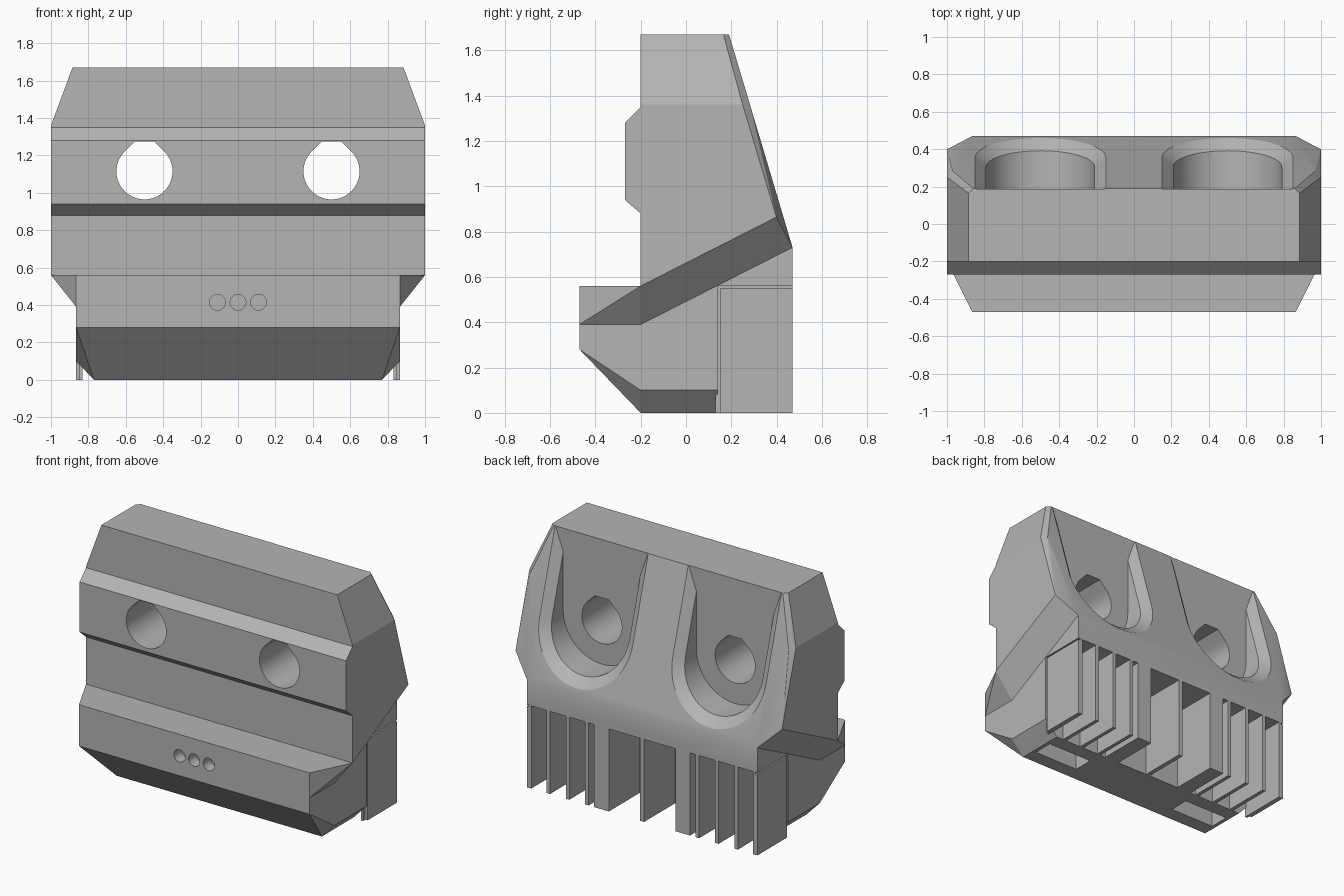
import bpy, bmesh, math
from mathutils import Vector

if "Cube" in bpy.data.objects:
    bpy.data.objects.remove(bpy.data.objects["Cube"])

grey = bpy.data.materials.new("plain_grey")
grey.use_nodes = True
grey.diffuse_color = (0.46, 0.46, 0.46, 1)
grey.node_tree.nodes["Principled BSDF"].inputs["Base Color"].default_value = (0.46, 0.46, 0.46, 1)

INSIDE = Vector((0, 0, 0.6))


def finish(bm, name):
    bmesh.ops.recalc_face_normals(bm, faces=bm.faces)
    mesh = bpy.data.meshes.new(name)
    bm.to_mesh(mesh)
    bm.free()
    mesh.materials.append(grey)
    ob = bpy.data.objects.new(name, mesh)
    bpy.context.collection.objects.link(ob)
    return ob


def loft(bm, rings):
    """Closed solid through rings of equal point count."""
    rings = [[bm.verts.new(p) for p in ring] for ring in rings]
    n = len(rings[0])
    for a, b in zip(rings, rings[1:]):
        for i in range(n):
            j = (i + 1) % n
            bm.faces.new((a[i], a[j], b[j], b[i]))
    bm.faces.new(rings[0])
    bm.faces.new(rings[-1])
    bmesh.ops.recalc_face_normals(bm, faces=bm.faces)


def cut(bm, point, normal):
    """Remove everything in front of a plane and close the cut."""
    geom = bm.verts[:] + bm.edges[:] + bm.faces[:]
    bmesh.ops.bisect_plane(bm, geom=geom, dist=1e-5, plane_co=point,
                           plane_no=normal, clear_outer=True)
    edges = [e for e in bm.edges if e.is_boundary]
    if edges:
        bmesh.ops.holes_fill(bm, edges=edges, sides=0)


def side_profile(name, profile, half, planes):
    """Extrude a (y, z) profile across x and trim both ends with planes."""
    bm = bmesh.new()
    loft(bm, [[(x, y, z) for y, z in profile] for x in (-half, half)])
    for pts in planes:
        for s in (1, -1):
            a, b, c = [Vector((s * x, y, z)) for x, y, z in pts]
            n = (b - a).cross(c - a).normalized()
            if n.dot(INSIDE - a) > 0:
                n = -n
            cut(bm, a, n)
    return finish(bm, name)


def box(name, x0, x1, y0, y1, z0, z1):
    bm = bmesh.new()
    loft(bm, [[(x0, y0, z), (x1, y0, z), (x1, y1, z), (x0, y1, z)] for z in (z0, z1)])
    return finish(bm, name)


def cylinder(name, x, y, z, r, depth, vertical):
    bm = bmesh.new()
    rings = []
    for d in (-depth / 2, depth / 2):
        ring = []
        for i in range(64):
            t = math.tau * i / 64
            u, v = r * math.cos(t), r * math.sin(t)
            ring.append((x + u, y + v, z + d) if vertical else (x + u, y + d, z + v))
        rings.append(ring)
    loft(bm, rings)
    return finish(bm, name)


def combine(target, tool, operation):
    mod = target.modifiers.new("combine", 'BOOLEAN')
    mod.operation, mod.solver, mod.object = operation, 'EXACT', tool
    bpy.context.view_layer.objects.active = target
    bpy.ops.object.modifier_apply(modifier=mod.name)
    bpy.data.objects.remove(tool)


# Planes shared by several parts
flare = [(0.865, -0.47, 0.39), (0.865, -0.2, 0.39), (1, -0.2, 0.56)]
slant = [(0.865, -0.2, 0.39), (0.865, 0.47, 0.73), (1, -0.2, 0.56)]

# Upper body with front rail and sloping back
body = side_profile("body", [
    (-0.2, 0.39), (-0.2, 0.88), (-0.27, 0.94), (-0.27, 1.28), (-0.2, 1.35),
    (-0.2, 1.67), (0.19, 1.67), (0.47, 0.73), (0.47, 0.56), (0.14, 0.56), (0.14, 0.39)], 1, [
    slant,
    [(0.885, 0, 1.67), (0.885, 1, 1.67), (1, 0, 1.36)],
    [(1, 0.40, 0.86), (1, 0.25, 1.36), (0.97, 0.282, 1.36)],
    [(0.885, 0.165, 1.67), (1, 0.25, 1.36), (0.86, 0.19, 1.67)],
    [(1, 0.40, 0.86), (0.865, 0.47, 0.73), (0.97, 0.282, 1.36)]])

# Lower front ledge
ledge = side_profile("front_ledge", [(-0.47, 0.39), (-0.47, 0.56), (-0.2, 0.56), (-0.2, 0.39)], 1,
                     [flare, [(0.865, -0.47, 0), (0.865, -0.47, 1), (1, -0.2, 0)]])

# Narrow lower core
core = side_profile("lower_core", [
    (-0.2, 0), (-0.47, 0.28), (-0.47, 0.56), (-0.2, 0.56), (0.3, 0.79),
    (0.47, 0.73), (0.47, 0.56), (0.14, 0.56), (0.14, 0)], 0.865, [
    [(0.77, 0, 0), (0.77, 1, 0), (0.865, 0, 0.1)],
    [(0.865, -0.47, 0.28), (0.77, -0.2, 0), (0.865, -0.2, 0.1)]])
combine(body, core, 'UNION')
combine(body, ledge, 'UNION')

# Blocks on both sides of the vertical bore, then the bore
for s in (1, -1):
    lo, hi = sorted((s * 0.25, s * 0.36))
    combine(body, box("bore_block", lo, hi, 0.1, 0.47, 0, 0.6), 'UNION')
combine(body, cylinder("bore", 0, 0.4, 0.23, 0.25, 0.66, True), 'DIFFERENCE')


# Back pockets, open at the top, with a bevelled rim following the slope
def u_outline(cx, r, y_at):
    pts = [(cx + r * math.cos(t), 1.115 + r * math.sin(t))
           for t in [-math.pi * i / 32 for i in range(33)]]
    pts += [(cx - r, 2), (cx + r, 2)]
    return [(x, y_at(z), z) for x, z in pts]


def slope(offset):
    return lambda z: 0.19 + (1.67 - z) * 0.28 / 0.94 + offset


for cx in (-0.5, 0.5):
    bm = bmesh.new()
    loft(bm, [u_outline(cx, 0.29, lambda z: y) for y in (0.188, 0.8)])
    combine(body, finish(bm, "pocket"), 'DIFFERENCE')
    bm = bmesh.new()
    loft(bm, [u_outline(cx, 0.29 + 0.06 * k, slope(0.05 * (k - 1))) for k in (0, 2)])
    cut(bm, Vector((0, 0.188, 0)), Vector((0, -1, 0)))
    combine(body, finish(bm, "pocket_rim"), 'DIFFERENCE')

    # Through hole with a flattened peak
    bm = bmesh.new()
    r, top = 0.15, 0.16
    flat = r * math.sqrt(2) - top
    ring = [(r * math.cos(t), r * math.sin(t))
            for t in [math.radians(135 + 270 * i / 48) for i in range(49)]]
    ring += [(flat, top), (-flat, top)]
    loft(bm, [[(cx + u, y, 1.115 + v) for u, v in ring] for y in (-0.6, 0.6)])
    combine(body, finish(bm, "through_hole"), 'DIFFERENCE')

    # Slot in the underside
    mid = math.copysign(0.575, cx)
    combine(body, box("slot", mid - 0.17, mid + 0.17, -0.1, 0.04, -0.1, 0.3), 'DIFFERENCE')

# Three small round recesses on the front
for i in (-1, 0, 1):
    combine(body, cylinder("recess", 0.11 * i, -0.47, 0.415, 0.042, 0.16, False), 'DIFFERENCE')

# Cooling fins under the back
box("center_fin", -0.015, 0.015, 0.14, 0.47, 0, 0.57)
for side, s in (("left", 1), ("right", -1)):
    for i in range(3):
        x = s * (0.415 + 0.145 * i)
        box(f"{side}_fin_{i + 1}", x - 0.013, x + 0.013, 0.13, 0.47, 0, 0.57)
    x = s * 0.84
    box(f"{side}_outer_fin_web", x - 0.008, x + 0.008, 0.13, 0.47, 0, 0.57)
    x = s * 0.855
    box(f"{side}_outer_fin", x - 0.01, x + 0.01, 0.153, 0.47, 0, 0.55)

# Smooth the round surfaces only
bpy.ops.object.select_all(action='DESELECT')
body.select_set(True)
bpy.context.view_layer.objects.active = body
bpy.ops.object.shade_smooth_by_angle(angle=math.radians(20))
